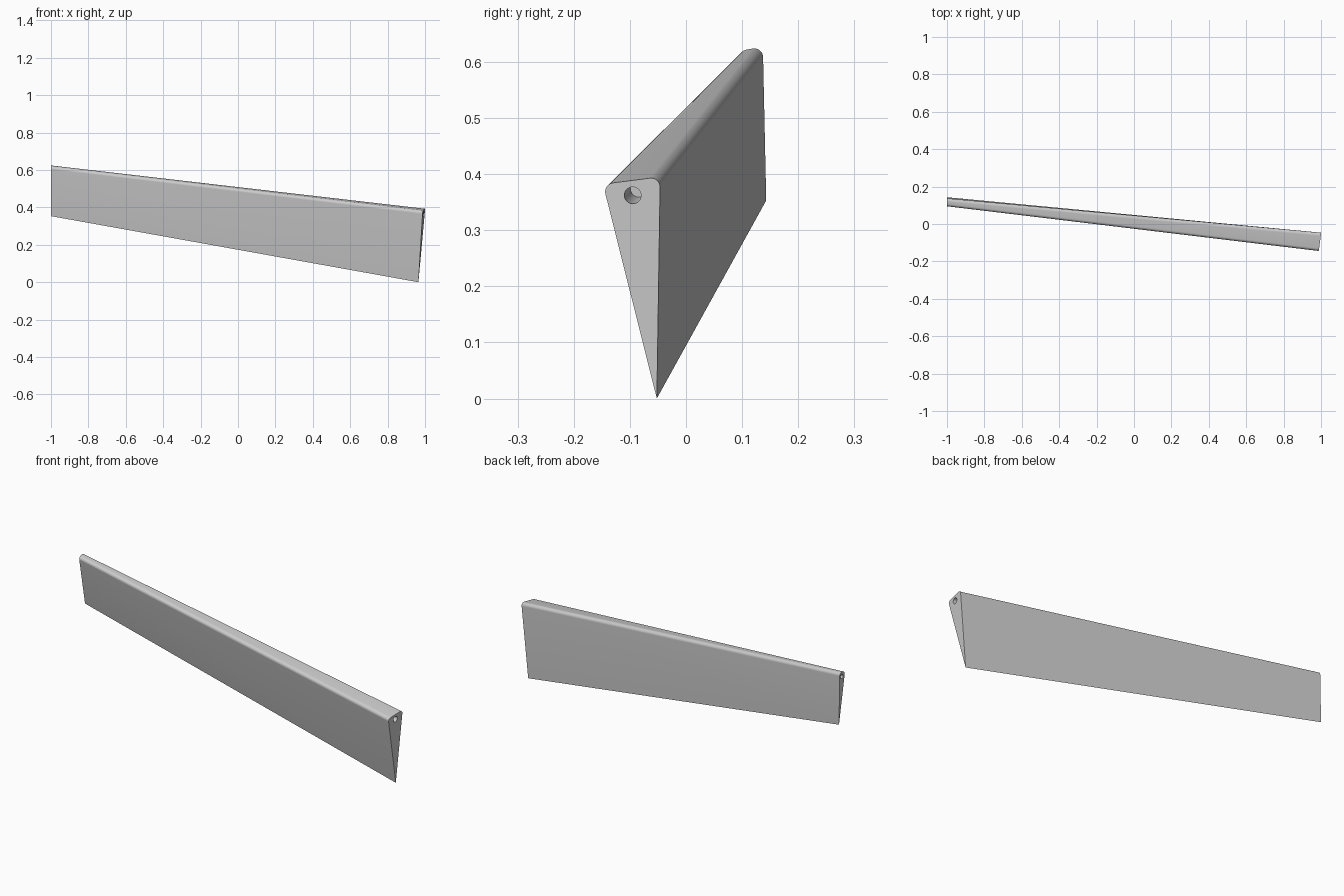
import bpy, bmesh, math
from mathutils import Vector

if "Cube" in bpy.data.objects:
    bpy.data.objects.remove(bpy.data.objects["Cube"], do_unlink=True)

# Single plain grey material
grey = bpy.data.materials.new("plain grey")
grey.use_nodes = True
colour = (0.6, 0.6, 0.6, 1)
grey.diffuse_color = colour
grey.node_tree.nodes["Principled BSDF"].inputs["Base Color"].default_value = colour


def fillet(before, corner, after, radius, steps=10):
    """Points of a round replacing the corner between two neighbours."""
    a, b = (before - corner).normalized(), (after - corner).normalized()
    half = a.angle(b) / 2
    centre = corner + (a + b).normalized() * radius / math.sin(half)
    start = (corner + a * radius / math.tan(half) - centre).normalized()
    end = (corner + b * radius / math.tan(half) - centre).normalized()
    return [centre + start.slerp(end, i / steps) * radius for i in range(steps + 1)]


def section(apex, front, back, radius):
    """Wedge section in the yz plane with both top corners rounded."""
    a, f, b = (Vector((0, *p)) for p in (apex, front, back))
    return [a] + fillet(a, f, b, radius) + fillet(f, b, a, radius)


# Root is cut square to the sloping span, tip is cut straight
root = section((-0.052, 0.0), (-0.148, 0.382), (-0.046, 0.395), 0.016)
tip = section((0.143, 0.353), (0.092, 0.619), (0.137, 0.627), 0.016)
for p in root:
    p.x = 1.0 + 0.09 * (p.z - 0.385) + 0.12 * (p.y + 0.046)
for p in tip:
    p.x = -1.0

# Tapered blade lofted between the two sections
bm = bmesh.new()
rings = [[bm.verts.new(p) for p in ring] for ring in (root, tip)]
bm.faces.new(rings[0])
bm.faces.new(rings[1])
count = len(root)
for i in range(count):
    j = (i + 1) % count
    bm.faces.new((rings[0][i], rings[0][j], rings[1][j], rings[1][i]))
bmesh.ops.recalc_face_normals(bm, faces=bm.faces)
mesh = bpy.data.meshes.new("tapered_blade")
bm.to_mesh(mesh)
bm.free()
blade = bpy.data.objects.new("tapered_blade", mesh)
bpy.context.collection.objects.link(blade)
mesh.materials.append(grey)


# Blind pin holes running along the span at both ends
def pin_hole(name, centre, radius, depth):
    axis = Vector((-2.0, 0.22, 0.24)).normalized()
    bpy.ops.mesh.primitive_cylinder_add(vertices=32, radius=radius, depth=2 * depth,
                                        location=centre,
                                        rotation=axis.to_track_quat("Z", "Y").to_euler())
    cutter = bpy.context.object
    cutter.name = name
    cutter.data.materials.append(grey)
    cut = blade.modifiers.new(name, "BOOLEAN")
    cut.operation = "DIFFERENCE"
    cut.solver = "EXACT"
    cut.object = cutter
    bpy.context.view_layer.objects.active = blade
    bpy.ops.object.modifier_apply(modifier=name)
    bpy.data.objects.remove(cutter, do_unlink=True)


pin_hole("root_pin_hole", (0.992, -0.095, 0.362), 0.015, 0.1)
pin_hole("tip_pin_hole", (-1.0, 0.119, 0.6), 0.011, 0.1)

bpy.ops.object.select_all(action="DESELECT")
blade.select_set(True)
bpy.context.view_layer.objects.active = blade
bpy.ops.object.shade_smooth_by_angle(angle=math.radians(30))
